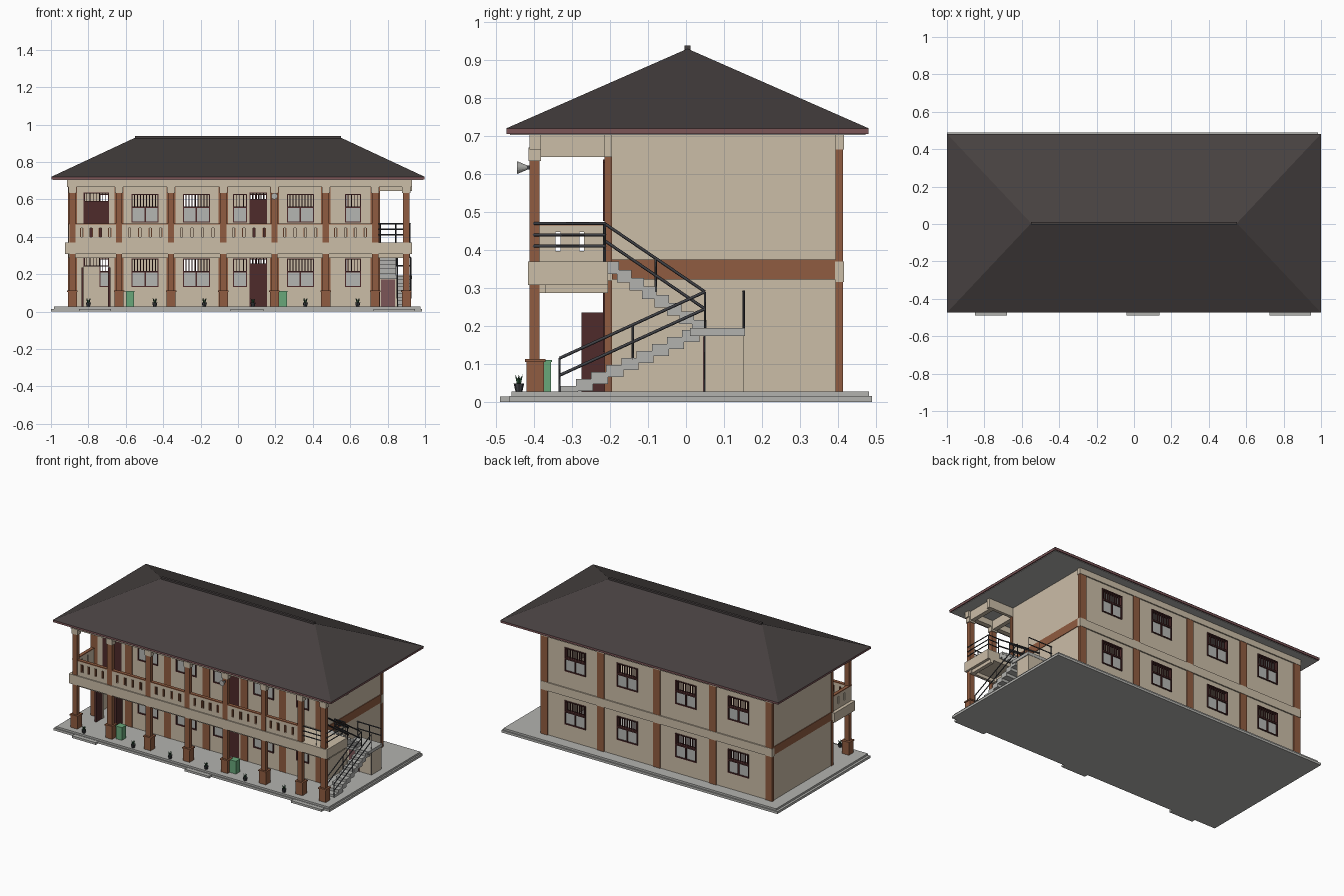
import bpy, bmesh
from mathutils import Matrix, Vector

if "Cube" in bpy.data.objects:
    bpy.data.objects.remove(bpy.data.objects["Cube"])


def material(name, *rgb):
    m = bpy.data.materials.new(name)
    m.use_nodes = True
    m.diffuse_color = (*rgb, 1)
    m.node_tree.nodes["Principled BSDF"].inputs["Base Color"].default_value = (*rgb, 1)
    return m


cream = material("cream plaster", .6, .51, .39)
brown = material("brown paint", .28, .107, .052)
maroon = material("maroon wood", .077, .024, .024)
concrete = material("concrete", .45, .45, .43)
metal = material("dark metal", .05, .052, .06)
green = material("bin green", .138, .39, .195)
leaf = material("leaf green", .023, .075, .035)
mauve = material("mauve trim", .2, .092, .097)
tiles = material("roof tiles", .062, .052, .051)
pane = material("pale glass", .46, .47, .45)


def finish(name, bm, mat):
    bmesh.ops.recalc_face_normals(bm, faces=bm.faces)
    mesh = bpy.data.meshes.new(name)
    bm.to_mesh(mesh)
    bm.free()
    mesh.materials.append(mat)
    ob = bpy.data.objects.new(name, mesh)
    bpy.context.collection.objects.link(ob)
    return ob


def boxes(name, mat, *bounds):
    """One object from boxes given as x, x, y, y, z, z limits."""
    bm = bmesh.new()
    for x0, x1, y0, y1, z0, z1 in bounds:
        mid = Vector((x0 + x1, y0 + y1, z0 + z1)) / 2
        size = Matrix.Diagonal((x1 - x0, y1 - y0, z1 - z0, 1))
        bmesh.ops.create_cube(bm, size=1, matrix=Matrix.Translation(mid) @ size)
    return finish(name, bm, mat)


def rods(name, mat, radius, *paths):
    curve = bpy.data.curves.new(name, "CURVE")
    curve.dimensions = "3D"
    curve.bevel_depth = radius
    curve.bevel_resolution = 0
    curve.use_fill_caps = True
    curve.materials.append(mat)
    for path in paths:
        spline = curve.splines.new("POLY")
        spline.points.add(len(path) - 1)
        for point, co in zip(spline.points, path):
            point.co = (*co, 1)
    bpy.context.collection.objects.link(bpy.data.objects.new(name, curve))


def pierced_wall(name, y, x0, x1, z0, z1, holes, thick, mat=cream):
    """Wall facing y with rectangular openings (x, x, z, z)."""
    xs = sorted({x0, x1, *(v for h in holes for v in h[:2])})
    zs = sorted({z0, z1, *(v for h in holes for v in h[2:])})
    bm = bmesh.new()
    for a, b in zip(xs, xs[1:]):
        for c, d in zip(zs, zs[1:]):
            u, v = (a + b) / 2, (c + d) / 2
            if not any(h[0] < u < h[1] and h[2] < v < h[3] for h in holes):
                bm.faces.new([bm.verts.new(p) for p in ((a, y, c), (b, y, c), (b, y, d), (a, y, d))])
    bmesh.ops.remove_doubles(bm, verts=bm.verts, dist=.0001)
    ob = finish(name, bm, mat)
    mod = ob.modifiers.new("thickness", "SOLIDIFY")
    mod.thickness, mod.offset = thick, 0
    return ob


LEFT, RIGHT, END = -.905, .75, .93
FRONT, WALL, BACK = -.4, -.205, .4
FLOORS = (.025, .37)
COLUMNS = (-.885, -.636, -.358, -.078, .195, .47, .733)
TOP = .705

# Base slab and entrance steps
boxes("base_slab", concrete, (-1, .985, -.465, .49, 0, .015), (-.985, .975, -.46, .482, .015, .027))
boxes("entrance_steps", concrete, *[(a, b, -.49, -.465, 0, .014)
      for a, b in ((-.85, -.68), (-.04, .135), (.725, .945))])

# Openings: frames, panes and bars
frames, panes, bars = [], [], []


def rim(x0, x1, z0, z1, y, t=.006):
    frames.extend([(x0, x0 + t, y - .014, y + .014, z0, z1), (x1 - t, x1, y - .014, y + .014, z0, z1),
                   (x0, x1, y - .014, y + .014, z0, z0 + t), (x0, x1, y - .014, y + .014, z1 - t, z1)])


def grille(x0, x1, z0, z1, y):
    count = round((x1 - x0) / .017)
    for i in range(1, count):
        x = x0 + (x1 - x0) * i / count
        bars.append((x - .002, x + .002, y - .004, y + .004, z0, z1))


def window(x, width, base, y):
    x0, x1, z0, z1 = x - width / 2, x + width / 2, base + .106, base + .26
    split = base + .19
    rim(x0, x1, z0, split, y)
    rim(x0, x1, split - .003, z1, y)
    if width > .1:
        frames.append((x - .004, x + .004, y - .013, y + .013, z0, split))
    panes.append((x0, x1, y - .006, y + .006, z0, split))
    grille(x0, x1, split, z1, y)
    return x0, x1, z0, z1


def doorway(x0, x1, base, y, height):
    rim(x0, x1, base + height, base + .268, y)
    grille(x0, x1, base + height, base + .268, y)
    return x0, x1, base, base + .268


front_holes, back_holes, doors = [], [], []
for base in FLOORS:
    for x, w in ((-.497, .145), (-.222, .145), (.01, .076), (.334, .145), (.615, .086)):
        front_holes.append(window(x, w, base, WALL))
    for x in (.51, .135, -.286, -.665):
        back_holes.append(window(x, .15, base, BACK))
    front_holes.append(doorway(-.825, -.69, base, WALL, .215))
    front_holes.append(doorway(.062, .155, base, WALL, .225))
    doors.append((.062, .155, WALL - .008, WALL + .008, base, base + .225))
doors.append((-.825, -.69, WALL - .008, WALL + .008, FLOORS[1], FLOORS[1] + .215))
for x in (-.832, -.688):
    doors.append((x - .006, x + .006, -.275, WALL, .027, .235))
boxes("window_frames", maroon, *frames)
boxes("window_panes", pane, *panes)
boxes("window_bars", maroon, *bars)
boxes("doors", maroon, *doors)

# Walls, inner floor and painted end bands
pierced_wall("front_wall", WALL, LEFT, RIGHT, .025, TOP, front_holes, .016)
pierced_wall("back_wall", BACK, LEFT, RIGHT, .025, TOP, back_holes, .016)
for name, x, s in (("left", LEFT, 1), ("right", RIGHT, -1)):
    a, b = sorted((x, x + s * .016))
    boxes(name + "_end_wall", cream, (a, b, WALL, BACK, .025, TOP))
    a, b = sorted((x - s * .004, x + s * .004))
    boxes(name + "_end_band", brown, (a, b, -.195, .395, .322, .375))
boxes("inner_floor", cream, (LEFT + .016, RIGHT - .016, WALL, BACK, .325, .369))
boxes("back_floor_band", cream, (LEFT - .006, RIGHT + .006, .392, .416, .316, .37))
boxes("wall_top_band", cream, (LEFT - .006, RIGHT + .006, .392, .416, .665, TOP))

# Columns on the walls
pilasters = [(x, WALL - .01, WALL + .01) for x in COLUMNS]
pilasters += [(LEFT + .02 + (RIGHT - LEFT - .04) * i / 4, BACK - .006, BACK + .014) for i in range(5)]
boxes("wall_columns", brown, *[(x - .025, x + .025, a, b, z, z + .295)
      for x, a, b in pilasters for z in FLOORS])

# Free-standing veranda columns with pedestals and capitals
posts = (*COLUMNS, .9)
boxes("veranda_columns", brown, *[(x - .017, x + .017, FRONT - .012, FRONT + .014, .025, .64) for x in posts])
boxes("pedestals", brown, *[(x - .024, x + .024, FRONT - .02, FRONT + .026, .025, .105) for x in posts],
      *[(x - .028, x + .028, FRONT - .024, FRONT + .03, .105, .113) for x in posts])
boxes("capitals", cream, *[(x - .022, x + .022, FRONT - .015, FRONT + .018, .635, .67) for x in posts])

# Balcony slab and beams
boxes("balcony_slab", cream, (-.925, END, -.416, WALL, .308, .37))
boxes("balcony_beams", cream, (LEFT, END - .01, FRONT + .014, FRONT + .03, .287, .308),
      *[(x - .012, x + .012, FRONT + .014, WALL, .287, .308) for x in posts])
boxes("eave_beams", cream, (LEFT - .01, END, FRONT - .012, FRONT + .018, .665, TOP),
      (RIGHT, END, WALL - .01, WALL + .01, .645, TOP),
      *[(x - .014, x + .014, FRONT + .018, WALL, .645, TOP) for x in posts])

# Balcony parapet with slots, reveals and coping
slots = []
for a, b in zip(COLUMNS, COLUMNS[1:]):
    for i in range(4):
        x = a + (b - a) * (.2 + .2 * i)
        slots.append((x - .007, x + .007, .398, .447))
pierced_wall("front_parapet", FRONT, LEFT, RIGHT, .37, .466, slots, .018)
boxes("slot_reveals", brown, *[(x + s * .007 - .002, x + s * .007 + .002, FRONT - .011, FRONT + .011, c, d)
      for x0, x1, c, d in slots for x in [(x0 + x1) / 2] for s in (-1, 1)])
end = pierced_wall("left_parapet", 0, FRONT, WALL, .37, .466,
                   [(y - .006, y + .006, .398, .447) for y in (-.337, -.275)], .018)
end.matrix_world = Matrix.Translation((LEFT + .01, 0, 0)) @ Matrix.Rotation(1.5708, 4, "Z")
boxes("parapet_coping", brown, (LEFT, RIGHT, FRONT - .011, FRONT + .011, .465, .471),
      (LEFT, LEFT + .022, FRONT, WALL, .465, .471))

# Two stair flights, half landing and the store below it
lower = [(.85, .925, -.33 + .04 * i, -.285 + .04 * i, max(.025, .01 + .0185 * i), .042 + .0185 * i)
         for i in range(9)]
upper = [(.755, .845, .016 - .033 * i, .054 - .033 * i, .183 + .022 * i, .216 + .022 * i)
         for i in range(8)]
boxes("lower_flight", concrete, *lower)
boxes("upper_flight", concrete, *upper)
boxes("half_landing", concrete, (RIGHT, END, .01, .155, .174, .194))
boxes("stair_store", cream, (RIGHT, END - .005, .05, .153, .025, .174))
boxes("store_door", mauve, (.765, .84, .045, .052, .027, .172))

# Stair and balcony railings
lines, uprights = [], []
for x in (.852, .923):
    for h in (0, -.045):
        lines.append([(x, -.333, .115 + h), (x, .05, .29 + h)])
    uprights += [[(x, -.333, .025), (x, -.333, .115)], [(x, -.14, .11), (x, -.14, .203)],
                 [(x, .05, .17), (x, .05, .29)]]
uprights.append([(.923, .05, .025), (.923, .05, .19)])
for x in (.76, .843):
    for h in (0, -.045):
        lines.append([(x, -.215, .47 + h), (x, .05, .29 + h)])
    uprights += [[(x, -.08, .29), (x, -.08, .378)], [(x, -.215, .37), (x, -.215, .47)]]
for z in (.41, .44, .47):
    lines += [[(RIGHT, FRONT, z), (.92, FRONT, z)], [(.92, FRONT, z), (.92, -.213, z)],
              [(.92, -.213, z), (.845, -.213, z)]]
uprights += [[(.843, FRONT, .37), (.843, FRONT, .47)], [(.92, -.213, .37), (.92, -.213, .47)]]
for z in (.245, .29):
    lines.append([(RIGHT, .152, z), (.923, .152, z)])
uprights += [[(x, .152, .19), (x, .152, .293)] for x in (.755, .84, .923)]
rods("railings", metal, .004, *lines)
rods("railing_posts", metal, .003, *uprights)

# Hipped roof, ridge cap, fascia and soffit
bm = bmesh.new()
base = [bm.verts.new(p) for p in ((-1, -.474, .72), (1, -.474, .72), (1, .482, .72), (-1, .482, .72))]
left, right = bm.verts.new((-.55, .004, .93)), bm.verts.new((.55, .004, .93))
a, b, c, d = base
for face in ((a, b, right, left), (b, c, right), (c, d, left, right), (d, a, left), (d, c, b, a)):
    bm.faces.new(face)
finish("hipped_roof", bm, tiles)
boxes("ridge_cap", tiles, (-.55, .55, -.004, .012, .92, .938))
boxes("roof_fascia", mauve, (-.998, .998, -.472, .48, .706, .72))
boxes("soffit", concrete, (-.99, .99, -.464, .472, .703, .707))

# Bins
boxes("bins", green, *[(x - .022, x + .022, -.398, -.355, .027, .105) for x in (-.578, .241)],
      *[(x - .024, x + .024, -.4, -.353, .105, .111) for x in (-.578, .241)])

# Potted plants
pots, leaves = bmesh.new(), bmesh.new()
for x in (-.8, -.445, -.18, .08, .36, .64):
    bmesh.ops.create_cone(pots, cap_ends=True, segments=8, radius1=.009, radius2=.014, depth=.022,
                          matrix=Matrix.Translation((x, -.44, .038)))
    for i in range(6):
        turn = Matrix.Rotation(i * 1.047, 4, "Z") @ Matrix.Rotation(.45, 4, "Y")
        bmesh.ops.create_cone(leaves, segments=4, radius1=.006, radius2=0, depth=.028,
                              matrix=Matrix.Translation((x, -.44, .047)) @ turn @ Matrix.Translation((0, 0, .014)))
finish("plant_pots", pots, metal)
finish("plant_leaves", leaves, leaf)

# Horn speaker on a column
bm = bmesh.new()
bmesh.ops.create_cone(bm, cap_ends=True, segments=16, radius1=.006, radius2=.017, depth=.026,
                      matrix=Matrix.Translation((.195, -.432, .617)) @ Matrix.Rotation(1.5708, 4, "X"))
finish("horn_speaker", bm, concrete)
boxes("speaker_bracket", metal, (.191, .199, -.422, -.41, .612, .622))
